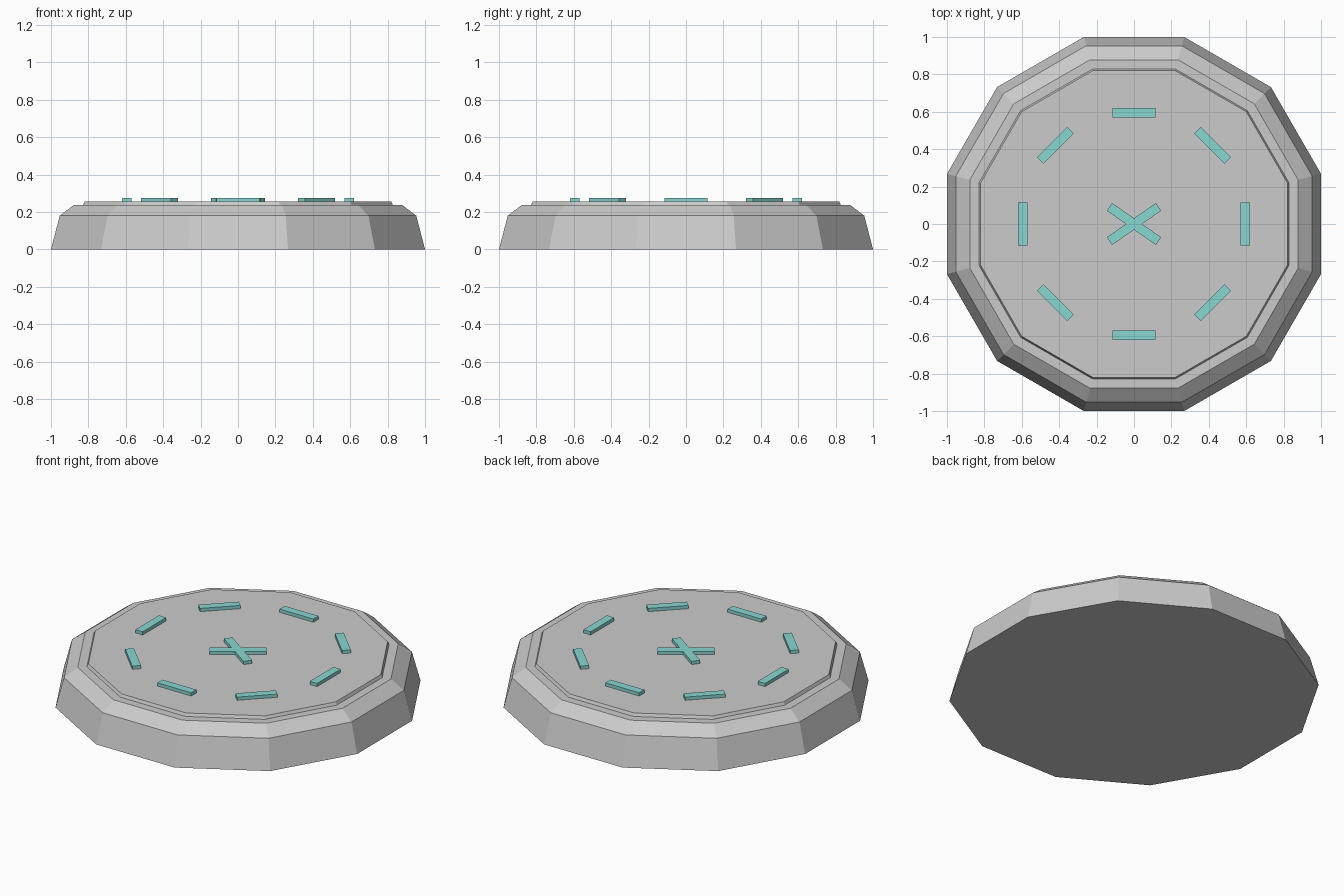
import bpy, bmesh
from math import cos, sin, pi, radians

if "Cube" in bpy.data.objects:
    bpy.data.objects.remove(bpy.data.objects["Cube"])

SIDES = 12
TOP, MARK_TOP = 0.255, 0.275

teal = bpy.data.materials.new("teal")
teal.diffuse_color = (0.25, 0.68, 0.64, 1)
teal.use_nodes = True
teal.node_tree.nodes["Principled BSDF"].inputs["Base Color"].default_value = teal.diffuse_color


def finish(name, bm, material=None):
    bmesh.ops.recalc_face_normals(bm, faces=bm.faces)
    mesh = bpy.data.meshes.new(name)
    bm.to_mesh(mesh)
    bm.free()
    obj = bpy.data.objects.new(name, mesh)
    bpy.context.collection.objects.link(obj)
    if material:
        mesh.materials.append(material)
    return obj


def polygon_stack(name, profile):
    """Twelve-sided solid from (flat-to-centre distance, height) pairs."""
    bm = bmesh.new()
    rings = []
    for apothem, z in profile:
        r = apothem / cos(pi / SIDES)
        rings.append([bm.verts.new((r * cos((2 * i + 1) * pi / SIDES),
                                    r * sin((2 * i + 1) * pi / SIDES), z))
                      for i in range(SIDES)])
    for low, high in zip(rings, rings[1:]):
        for i in range(SIDES):
            j = (i + 1) % SIDES
            bm.faces.new((low[i], low[j], high[j], high[i]))
    bm.faces.new(rings[0][::-1])
    bm.faces.new(rings[-1])
    return finish(name, bm)


def raised_shape(name, outline):
    """Flat teal shape standing on the top plate."""
    bm = bmesh.new()
    face = bm.faces.new([bm.verts.new((x, y, 0)) for x, y in outline])
    new = bmesh.ops.extrude_face_region(bm, geom=[face])["geom"]
    bmesh.ops.translate(bm, vec=(0, 0, MARK_TOP - TOP),
                        verts=[v for v in new if isinstance(v, bmesh.types.BMVert)])
    obj = finish(name, bm, teal)
    obj.location.z = TOP
    return obj


# Bevelled base and raised top plate, one stepped solid
polygon_stack("base", [(1, 0), (0.953, 0.18), (0.878, 0.237),
                       (0.828, 0.237), (0.82, TOP)])

# Ring of eight bar markers
for k in range(8):
    a = k * pi / 4
    bar = raised_shape(f"ring_marker_{k + 1}",
                       [(-0.025, -0.115), (0.025, -0.115), (0.025, 0.115), (-0.025, 0.115)])
    bar.location.x, bar.location.y = 0.595 * cos(a), 0.595 * sin(a)
    bar.rotation_euler.z = a

# Centre cross: two crossing bars as a single outline
half_len, half_wid, tilt = 0.16, 0.025, radians(35)
outline = []
for k, a in enumerate((tilt, pi - tilt, pi + tilt, -tilt)):
    for side in (-half_wid, half_wid):
        outline.append((half_len * cos(a) - side * sin(a),
                        half_len * sin(a) + side * cos(a)))
    notch = half_wid / (cos(tilt) if k % 2 == 0 else sin(tilt))
    n = (k + 1) * pi / 2
    outline.append((notch * cos(n), notch * sin(n)))
raised_shape("centre_cross", outline)
